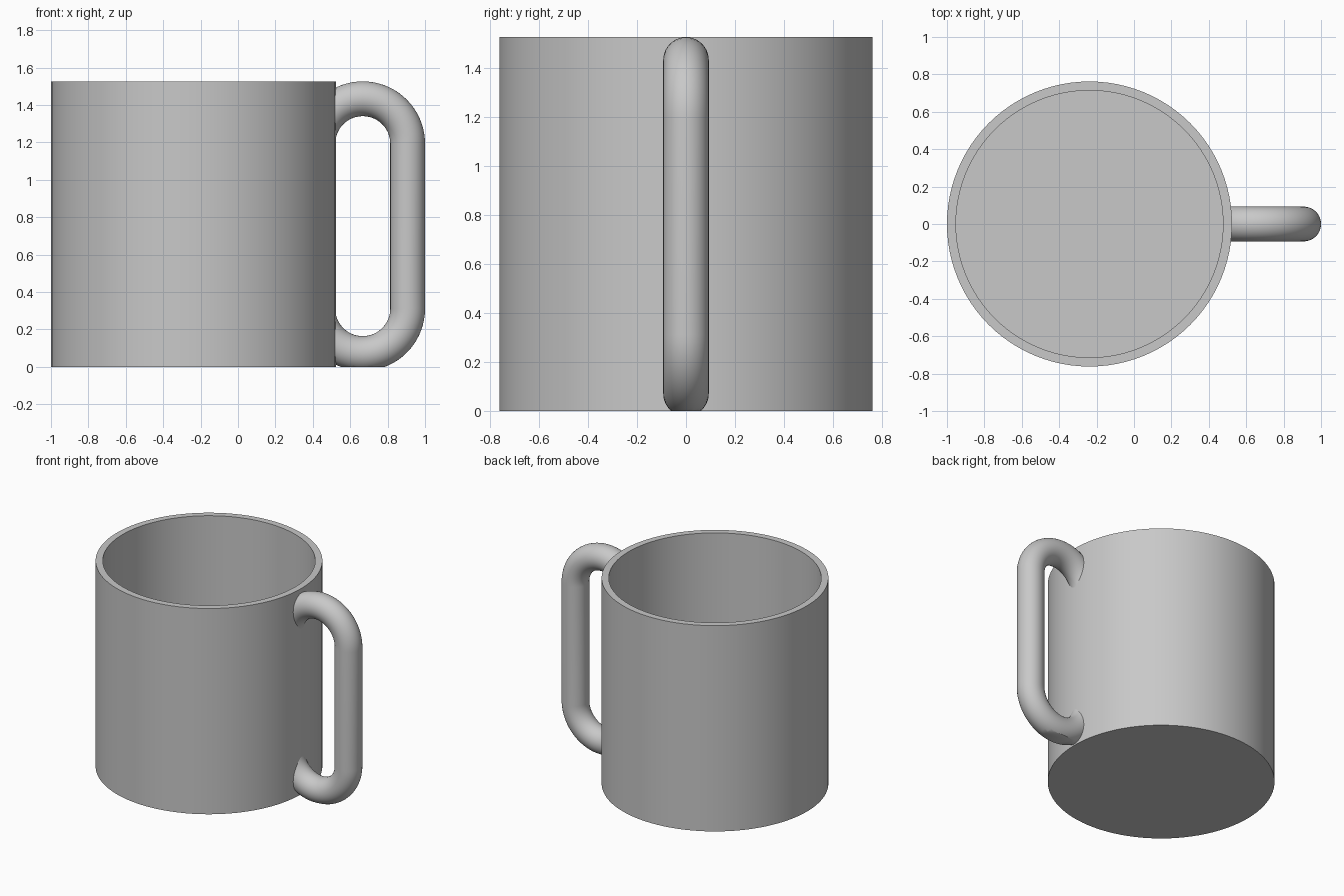
import bpy, bmesh
from math import sin, cos, pi, radians
from mathutils import Vector

if "Cube" in bpy.data.objects:
    bpy.data.objects.remove(bpy.data.objects["Cube"])

AXIS_X = -0.238               # centre of the cup
RADIUS, HEIGHT, WALL = 0.762, 1.526, 0.048
TUBE, BEND = 0.093, 0.24      # handle thickness and bend radius
BEND_X, LOW_Z, HIGH_Z = 0.667, 0.311, 1.193

grey = bpy.data.materials.new("plain_grey")
grey.use_nodes = True
colour = (0.58, 0.58, 0.58, 1)
grey.diffuse_color = colour
grey.node_tree.nodes["Principled BSDF"].inputs["Base Color"].default_value = colour


def make_object(name, bm):
    bmesh.ops.recalc_face_normals(bm, faces=bm.faces)
    mesh = bpy.data.meshes.new(name)
    bm.to_mesh(mesh)
    bm.free()
    obj = bpy.data.objects.new(name, mesh)
    bpy.context.collection.objects.link(obj)
    mesh.materials.append(grey)
    return obj


def lathe(name, profile, steps=96):
    bm = bmesh.new()
    verts = [bm.verts.new((AXIS_X + r, 0, z)) for r, z in profile]
    edges = [bm.edges.new(pair) for pair in zip(verts, verts[1:])]
    bmesh.ops.spin(bm, geom=verts + edges, cent=(AXIS_X, 0, 0), axis=(0, 0, 1),
                   angle=2 * pi, steps=steps)
    bmesh.ops.remove_doubles(bm, verts=bm.verts, dist=0.0001)
    return make_object(name, bm)


def activate(obj):
    bpy.ops.object.select_all(action="DESELECT")
    obj.select_set(True)
    bpy.context.view_layer.objects.active = obj


# Hollow cup with a flat floor
inner = RADIUS - WALL
cup = lathe("cup_body", [(0, 0), (RADIUS, 0), (RADIUS, HEIGHT),
                         (inner, HEIGHT), (inner, WALL), (0, WALL)])

# Handle: a round tube swept around two half-circle bends
bm = bmesh.new()
bend_steps, sides = 36, 40
path = [(LOW_Z, -pi + pi * i / bend_steps) for i in range(bend_steps + 1)]
path += [(HIGH_Z, pi * i / bend_steps) for i in range(bend_steps + 1)]
rings = []
for z, a in path:
    ring = []
    for j in range(sides):
        b = 2 * pi * j / sides
        reach = BEND + TUBE * cos(b)
        ring.append(bm.verts.new((BEND_X + reach * cos(a), TUBE * sin(b),
                                  z + reach * sin(a))))
    rings.append(ring)
for r0, r1 in zip(rings, rings[1:]):
    for j in range(sides):
        k = (j + 1) % sides
        bm.faces.new((r0[j], r0[k], r1[k], r1[j]))
bm.faces.new(rings[0])
bm.faces.new(rings[-1])

# Flatten the underside of the handle at the base
bmesh.ops.bisect_plane(bm, geom=bm.verts[:] + bm.edges[:] + bm.faces[:],
                       plane_co=Vector((0, 0, 0)), plane_no=Vector((0, 0, 1)),
                       clear_inner=True)
bmesh.ops.holes_fill(bm, edges=[e for e in bm.edges if e.is_boundary], sides=0)
handle = make_object("handle", bm)

# Trim the handle ends inside the cup wall
trim = RADIUS - 0.002
cutter = lathe("handle_trim", [(0, -0.5), (trim, -0.5), (trim, 2), (0, 2)])
cutter.hide_render = True
activate(handle)
cut = handle.modifiers.new("trim", "BOOLEAN")
cut.operation = "DIFFERENCE"
cut.solver = "EXACT"
cut.object = cutter
bpy.ops.object.modifier_apply(modifier=cut.name)
bpy.data.objects.remove(cutter)

for obj in (cup, handle):
    activate(obj)
    bpy.ops.object.shade_smooth_by_angle(angle=radians(35))
